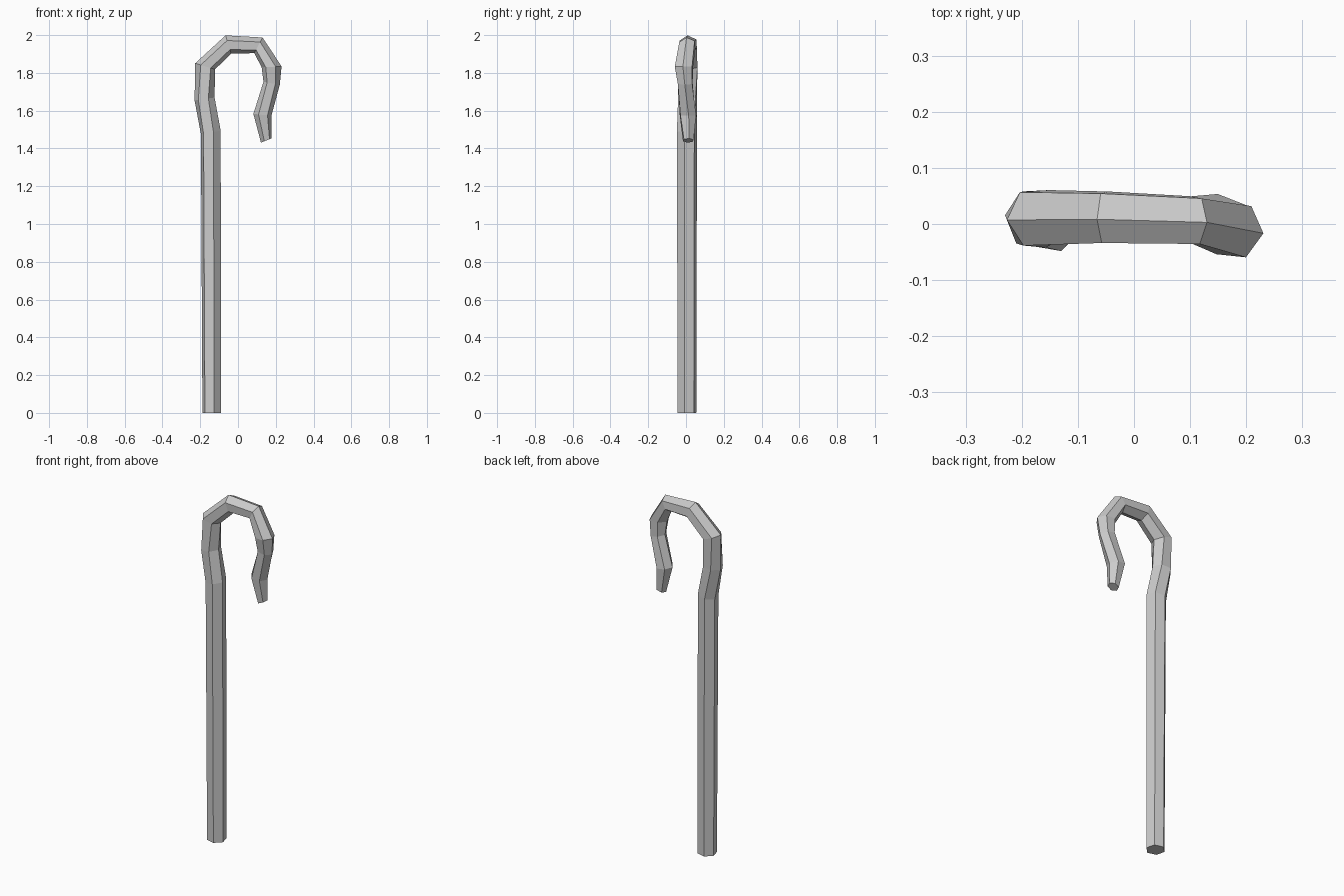
import bpy, bmesh
from math import sin, cos, radians
from mathutils import Vector

if "Cube" in bpy.data.objects:
    bpy.data.objects.remove(bpy.data.objects["Cube"])

SIDES = 6

# Path stations: x, y, z, radius, direction of the outer side in xz (deg), twist (deg)
stations = [
    (-0.139, 0.005, 0.000, 0.051, 180, 15),   # foot of shaft
    (-0.144, 0.005, 1.485, 0.055, 190, 15),   # top of shaft
    (-0.177, 0.008, 1.662, 0.054, 188, 8),    # hook begins
    (-0.174, 0.011, 1.835, 0.055, 163, -4),
    (-0.051, 0.012, 1.950, 0.051, 107, -4),   # crown
    (0.108, 0.007, 1.946, 0.047, 62, -5),
    (0.178, -0.011, 1.832, 0.053, 3, -6),
    (0.178, -0.004, 1.745, 0.044, -10, -3),
    (0.129, 0.010, 1.578, 0.048, -6, 5),
    (0.149, 0.012, 1.442, 0.030, 22, 10),     # tip
]


def add_ring(bm, x, y, z, radius, outer, twist):
    """Hexagonal cross-section facing along the path."""
    centre = Vector((x, y, z))
    n = Vector((cos(radians(outer)), 0, sin(radians(outer))))
    ring = []
    for k in range(SIDES):
        a = radians(twist + 360 * k / SIDES)
        ring.append(bm.verts.new(centre + radius * (cos(a) * n + sin(a) * Vector((0, 1, 0)))))
    return ring


# Crook staff: one hexagonal tube swept from foot to hook tip
bm = bmesh.new()
rings = [add_ring(bm, *s) for s in stations]
for lower, upper in zip(rings, rings[1:]):
    for k in range(SIDES):
        j = (k + 1) % SIDES
        bm.faces.new((lower[k], lower[j], upper[j], upper[k]))

# End caps
bm.faces.new(rings[0])
bm.faces.new(rings[-1])
bmesh.ops.recalc_face_normals(bm, faces=bm.faces)

mesh = bpy.data.meshes.new("crook_staff")
bm.to_mesh(mesh)
bm.free()
staff = bpy.data.objects.new("crook_staff", mesh)
bpy.context.collection.objects.link(staff)
